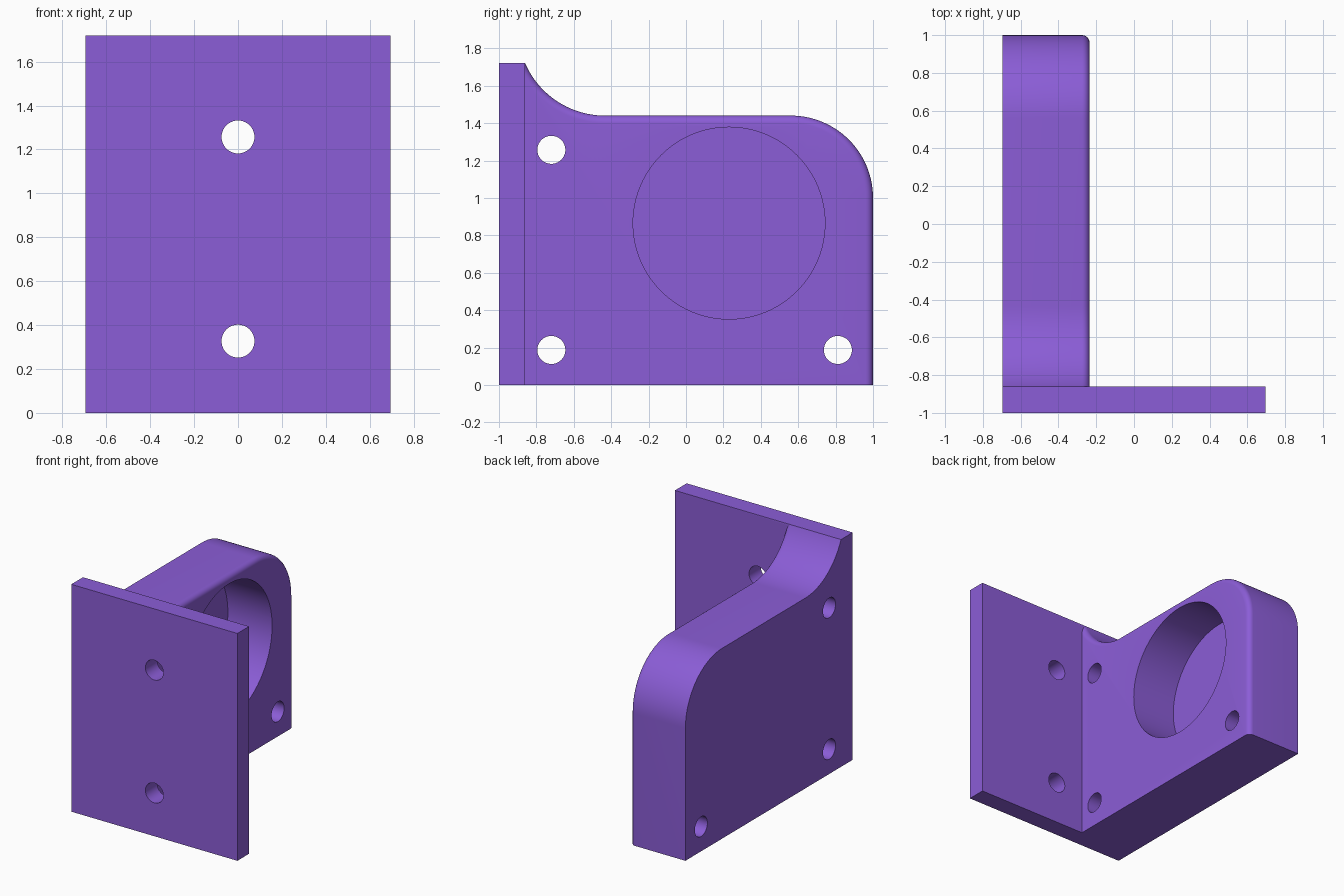
import bpy, bmesh
from math import sin, cos, acos, degrees, radians, pi
from mathutils import Matrix

if "Cube" in bpy.data.objects:
    bpy.data.objects.remove(bpy.data.objects["Cube"])

XL, XR = -0.695, 0.695      # plate sides
XB = -0.235                 # inner face of the block
YP, TOP = -0.86, 1.72       # back of the plate, plate height
FILLET = 0.04


def make_object(name, bm):
    bmesh.ops.recalc_face_normals(bm, faces=bm.faces)
    mesh = bpy.data.meshes.new(name)
    bm.to_mesh(mesh)
    bm.free()
    obj = bpy.data.objects.new(name, mesh)
    bpy.context.collection.objects.link(obj)
    return obj


def arc(cy, cz, r, a0, a1, n=28):
    angles = [radians(a0 + (a1 - a0) * i / n) for i in range(n + 1)]
    return [(cy + r * cos(a), cz + r * sin(a)) for a in angles]


def loft_x(name, layers):
    """Closed solid through (x, outline) layers of matching (y, z) points."""
    bm = bmesh.new()
    rings = [[bm.verts.new((x, y, z)) for y, z in pts] for x, pts in layers]
    for a, b in zip(rings, rings[1:]):
        for i in range(len(a)):
            bm.faces.new((a[i - 1], a[i], b[i], b[i - 1]))
    bm.faces.new(rings[0])
    bm.faces.new(rings[-1])
    return make_object(name, bm)


def block_outline(d):
    """Side outline with its free edges inset by d (the front sits in the plate)."""
    cy = -0.433
    r = ((cy - YP) ** 2 + 0.28 ** 2) / 0.56
    start = 360 - degrees(acos((YP - cy) / (r + d)))
    sweep = arc(cy, 1.44 + r, r + d, start, 270)
    front = YP - 0.07
    pts = [(front, 0), (front, sweep[0][1] - 0.15)] + sweep
    return pts + arc(0.56, 1.0, 0.44 - d, 90, 0) + [(1 - d, 0)]


def cylinder(name, center, r, depth, axis, n):
    bm = bmesh.new()
    rot = Matrix.Rotation(pi / 2, 4, 'Y' if axis == 'X' else 'X')
    bmesh.ops.create_cone(bm, cap_ends=True, segments=n, radius1=r, radius2=r,
                          depth=depth, matrix=Matrix.Translation(center) @ rot)
    return make_object(name, bm)


def combine(target, tool, operation):
    mod = target.modifiers.new("combine", 'BOOLEAN')
    mod.object, mod.operation, mod.solver = tool, operation, 'EXACT'
    bpy.context.view_layer.objects.active = target
    bpy.ops.object.modifier_apply(modifier=mod.name)
    bpy.data.objects.remove(tool)


# Mounting plate
plate = [(-1, 0), (YP, 0), (YP, TOP), (-1, TOP)]
bracket = loft_x("bracket", [(XL, plate), (XR, plate)])

# Side block: concave sweep up to the plate, rounded far corner, softened edge
layers = [(XL, block_outline(0))]
for i in range(7):
    t = pi / 2 * i / 6
    layers.append((XB - FILLET * (1 - sin(t)), block_outline(FILLET * (1 - cos(t)))))
combine(bracket, loft_x("side_block", layers), 'UNION')

# Blind round pocket
DEPTH = 0.37
pocket = cylinder("pocket_cutter", (XB - DEPTH / 2 + 0.1, 0.23, 0.865),
                  0.513, DEPTH + 0.2, 'X', 96)
combine(bracket, pocket, 'DIFFERENCE')

# Screw holes through the block and through the plate
for y, z in [(-0.72, 0.187), (-0.72, 1.257), (0.812, 0.187)]:
    combine(bracket, cylinder("hole_cutter", (-0.465, y, z), 0.075, 0.8, 'X', 40),
            'DIFFERENCE')
for z in (0.327, 1.257):
    combine(bracket, cylinder("hole_cutter", (0, -0.93, z), 0.075, 0.4, 'Y', 40),
            'DIFFERENCE')

# Finish: smooth shading and purple colour
mat = bpy.data.materials.new("purple")
mat.diffuse_color = (0.26, 0.11, 0.68, 1)
mat.use_nodes = True
mat.node_tree.nodes["Principled BSDF"].inputs["Base Color"].default_value = mat.diffuse_color
bracket.data.materials.clear()
bracket.data.materials.append(mat)
bpy.ops.object.select_all(action='DESELECT')
bracket.select_set(True)
bpy.context.view_layer.objects.active = bracket
bpy.ops.object.shade_smooth_by_angle(angle=radians(30))
